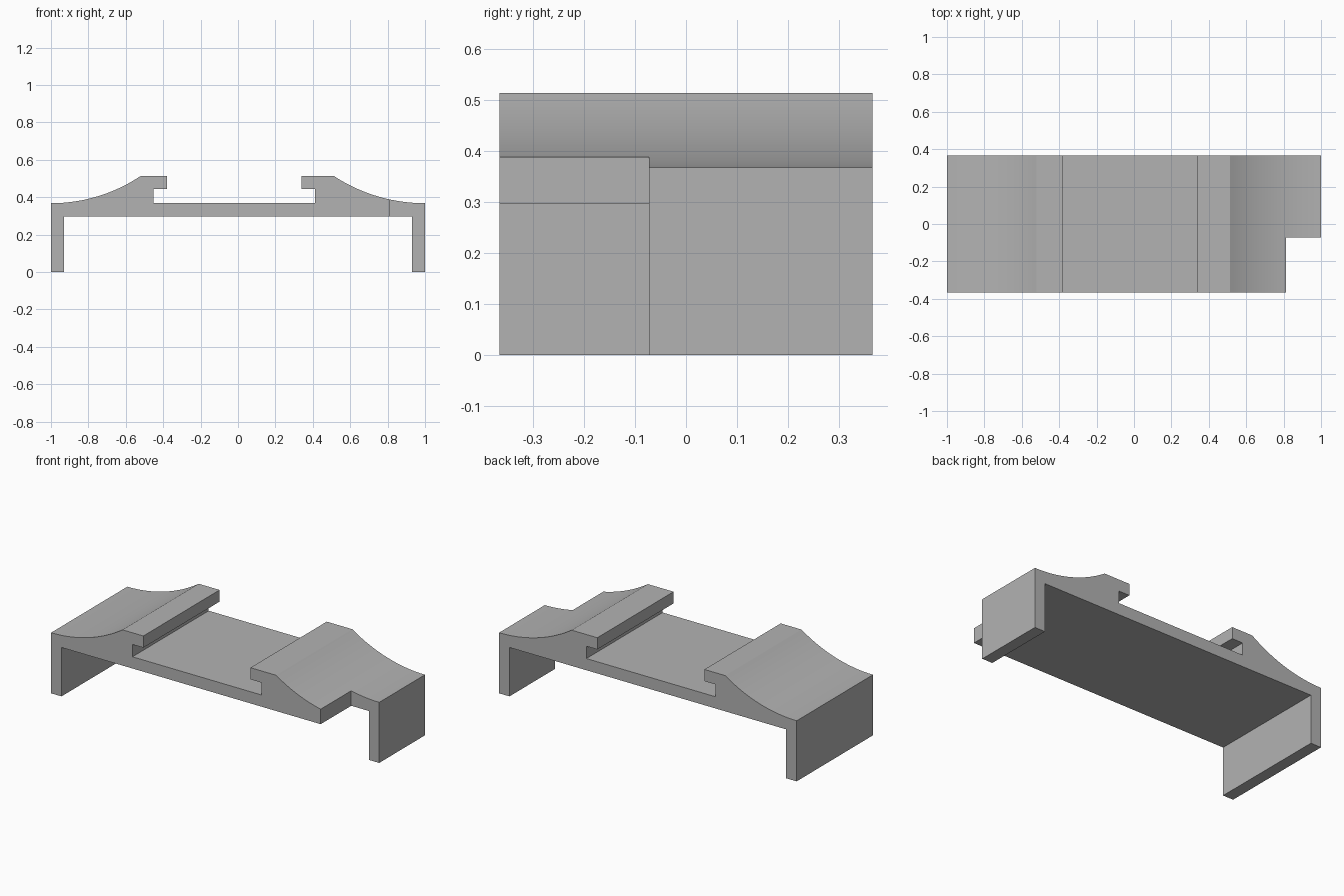
import bpy
import bmesh
import math
from mathutils import Vector

cube = bpy.data.objects.get("Cube")
if cube:
    bpy.data.objects.remove(cube, do_unlink=True)

HALF_DEPTH = 0.366
LEG, UNDERSIDE, FLOOR = 0.07, 0.297, 0.368
LIP, TOP = 0.443, 0.514

grey = bpy.data.materials.new("plain grey")
grey.use_nodes = True
colour = (0.45, 0.45, 0.45, 1)
grey.diffuse_color = colour
grey.node_tree.nodes["Principled BSDF"].inputs["Base Color"].default_value = colour


def half_profile(crest, lip_tip, groove):
    """One side of the section, from the inner leg foot round to the rail groove."""
    run, rise = 1 - crest, TOP - FLOOR
    radius = (run ** 2 + rise ** 2) / (2 * rise)
    sweep = math.asin(run / radius)
    steps = 20
    arc = []
    for i in range(steps + 1):
        a = sweep * i / steps
        arc.append((1 - radius * math.sin(a), FLOOR + radius * (1 - math.cos(a))))
    return ([(1 - LEG, UNDERSIDE), (1 - LEG, 0), (1, 0)] + arc +
            [(lip_tip, TOP), (lip_tip, LIP), (groove, LIP), (groove, FLOOR)])


def prism(name, points, y0, y1):
    """Extrude an x-z outline along y."""
    bm = bmesh.new()
    face = bm.faces.new([bm.verts.new((x, y0, z)) for x, z in points])
    out = bmesh.ops.extrude_face_region(bm, geom=[face])
    moved = [v for v in out["geom"] if isinstance(v, bmesh.types.BMVert)]
    bmesh.ops.translate(bm, verts=moved, vec=Vector((0, y1 - y0, 0)))
    bmesh.ops.recalc_face_normals(bm, faces=bm.faces)
    mesh = bpy.data.meshes.new(name)
    bm.to_mesh(mesh)
    bm.free()
    mesh.materials.append(grey)
    obj = bpy.data.objects.new(name, mesh)
    bpy.context.collection.objects.link(obj)
    return obj


# Bracket body: legs, deck, curved shoulders and hooked rails in one section
left = half_profile(crest=0.512, lip_tip=0.34, groove=0.413)
right = half_profile(crest=0.52, lip_tip=0.38, groove=0.453)
outline = left + [(-x, z) for x, z in reversed(right)]
body = prism("rail_bracket", outline, -HALF_DEPTH, HALF_DEPTH)

# Corner notch on the front left
notch = prism("notch_cutter", [(0.812, -0.1), (1.1, -0.1), (1.1, 0.6), (0.812, 0.6)],
              -0.5, -0.073)
notch.hide_render = True

cut = body.modifiers.new("corner_notch", 'BOOLEAN')
cut.operation = 'DIFFERENCE'
cut.solver = 'EXACT'
cut.object = notch

bpy.ops.object.select_all(action='DESELECT')
body.select_set(True)
bpy.context.view_layer.objects.active = body
bpy.ops.object.modifier_apply(modifier=cut.name)
bpy.data.objects.remove(notch, do_unlink=True)

# Smooth the shoulder curves, keep the corners crisp
bpy.ops.object.shade_smooth_by_angle(angle=math.radians(15))
